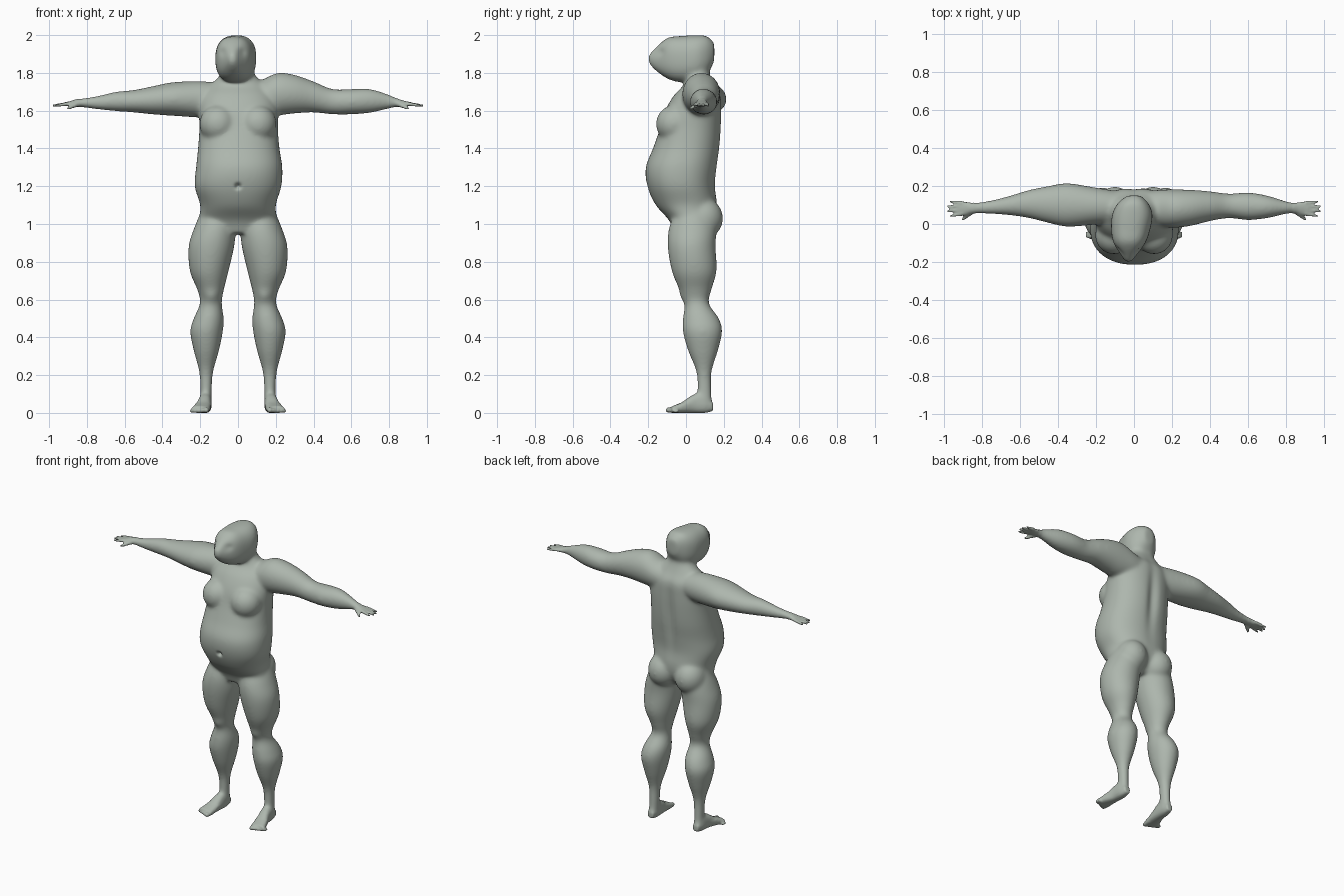
import bpy, bmesh, math
from mathutils import Vector, Matrix

cube = bpy.data.objects.get("Cube")
if cube:
    bpy.data.objects.remove(cube)

bm = bmesh.new()


def spline(a, b, c, d, t):
    return b + (c - a) * t / 2 + (2 * a - 5 * b + 4 * c - d) * t**2 / 2 + (3 * b - a - 3 * c + d) * t**3 / 2


def loft(axis, rows, side=1, power=2.0, steps=5, segs=40):
    """Closed skin along an axis; each row is station, then low/high of the two other axes."""
    rows = [Vector(r) for r in rows]
    ext = [rows[0]] + rows + [rows[-1]]
    path = [spline(*ext[i:i + 4], s / steps) for i in range(len(rows) - 1) for s in range(steps)]
    rings = []
    for t, u0, u1, v0, v1 in path + [rows[-1]]:
        ring = []
        for k in range(segs):
            c, s = math.cos(math.tau * k / segs), math.sin(math.tau * k / segs)
            u = (u0 + u1) / 2 + (u1 - u0) / 2 * math.copysign(abs(c) ** (2 / power), c)
            v = (v0 + v1) / 2 + (v1 - v0) / 2 * math.copysign(abs(s) ** (2 / power), s)
            p = {"x": (t, u, v), "y": (u, t, v), "z": (u, v, t)}[axis]
            ring.append(bm.verts.new((p[0] * side, p[1], p[2])))
        rings.append(ring)
    faces = [bm.faces.new(rings[0]), bm.faces.new(rings[-1])]
    for a, b in zip(rings, rings[1:]):
        faces += [bm.faces.new((a[k], a[k - 1], b[k - 1], b[k])) for k in range(segs)]
    bmesh.ops.recalc_face_normals(bm, faces=faces)


def ball(center, radii):
    m = Matrix.Translation(center) @ Matrix.Diagonal((*radii, 1))
    bmesh.ops.create_uvsphere(bm, u_segments=24, v_segments=16, radius=1, matrix=m)


def digit(a, b, r0, r1):
    """Tapered finger or toe with a round tip."""
    a, b = Vector(a), Vector(b)
    m = Matrix.Translation((a + b) / 2) @ (b - a).to_track_quat("Z", "Y").to_matrix().to_4x4()
    bmesh.ops.create_cone(bm, cap_ends=True, segments=16, radius1=r0, radius2=r1,
                          depth=(b - a).length, matrix=m)
    ball(b, (r1, r1, r1))


# Torso and neck
loft("z", [(.95, -.14, .14, -.06, .1), (1.02, -.2, .2, -.09, .15), (1.1, -.2, .2, -.16, .165),
           (1.2, -.23, .23, -.205, .155), (1.3, -.222, .235, -.213, .165), (1.4, -.212, .22, -.175, .18),
           (1.5, -.205, .212, -.14, .188), (1.6, -.205, .212, -.11, .19), (1.68, -.19, .19, -.065, .185),
           (1.74, -.14, .14, -.01, .15), (1.8, -.09, .085, 0, .125), (1.88, -.08, .08, 0, .12)], power=2.25)

# Head with a pointed muzzle
loft("y", [(-.2, -.045, -.015, 1.855, 1.895), (-.17, -.065, .01, 1.82, 1.925), (-.1, -.108, .06, 1.77, 1.985),
           (-.03, -.12, .085, 1.75, 1.995), (.05, -.115, .098, 1.76, 2), (.11, -.085, .075, 1.79, 1.995),
           (.15, -.035, .035, 1.86, 1.96)], power=2.5)

# Arms: the left shoulder is raised a little
left_arm = [(.06, .03, .17, 1.6, 1.74), (.13, -.01, .18, 1.58, 1.765), (.21, -.02, .182, 1.575, 1.8),
            (.3, -.01, .18, 1.585, 1.79), (.4, .015, .172, 1.59, 1.755), (.5, .03, .16, 1.58, 1.715),
            (.6, .02, .166, 1.58, 1.715), (.7, .03, .15, 1.588, 1.715), (.8, .052, .12, 1.61, 1.685)]
right_arm = [(.06, .03, .17, 1.59, 1.73), (.13, .005, .18, 1.57, 1.75), (.22, -.005, .195, 1.565, 1.757),
             (.35, -.015, .215, 1.573, 1.75), (.45, .005, .2, 1.58, 1.73), (.55, .03, .18, 1.59, 1.71),
             (.65, .045, .15, 1.597, 1.7), (.75, .052, .125, 1.607, 1.677)]
hand = [(.85, .055, .112, 1.62, 1.662), (.89, .045, .12, 1.622, 1.65), (.92, .05, .115, 1.626, 1.644)]

for side, arm in ((1, left_arm), (-1, right_arm)):
    loft("x", arm + hand, side)
    # Fingers and thumb
    for base, tip, reach in ((.053, .042, .965), (.073, .068, .978), (.093, .092, .978), (.11, .117, .965)):
        digit((side * .9, base, 1.636), (side * reach, tip, 1.627), .011, .007)
    digit((side * .85, .065, 1.635), (side * .9, .025, 1.612), .014, .008)

    # Legs
    loft("z", [(1.08, .02, .19, -.05, .14), (.98, .012, .232, -.09, .16), (.88, .02, .262, -.097, .157),
               (.75, .05, .255, -.075, .162), (.65, .075, .215, -.035, .135), (.58, .085, .202, -.008, .122),
               (.5, .075, .235, -.017, .175), (.43, .08, .253, -.017, .192), (.33, .1, .235, .01, .17),
               (.22, .13, .207, .053, .137), (.12, .138, .2, .06, .135), (.03, .14, .2, .06, .14)], side)
    # Feet and toes
    loft("y", [(.143, .15, .19, .01, .06), (.1, .14, .205, 0, .1), (.04, .14, .212, 0, .1),
               (-.02, .145, .232, 0, .058), (-.075, .15, .25, 0, .035)], side, 2.6)
    for k in range(5):
        r = .0145 - .0015 * k
        x = .164 + .02 * k
        digit((side * x, -.04, r), (side * (x + .004), -.094 + .008 * k, r), r, r)

    # Chest and buttocks
    ball((side * .105, -.06, 1.53), (.1, .1, .1))
    ball((side * .1, .09, 1.03), (.1, .107, .11))

mesh = bpy.data.meshes.new("body")
bm.to_mesh(mesh)
bm.free()
body = bpy.data.objects.new("body", mesh)
bpy.context.collection.objects.link(body)

# Fuse all parts into one skin
bpy.ops.object.select_all(action="DESELECT")
body.select_set(True)
bpy.context.view_layer.objects.active = body
remesh = body.modifiers.new("fuse", "REMESH")
remesh.mode = "VOXEL"
remesh.voxel_size = .007
bpy.ops.object.modifier_apply(modifier=remesh.name)

bm = bmesh.new()
bm.from_mesh(body.data)


def press(center, radii, move):
    """Soft dent or bulge around a point."""
    for v in bm.verts:
        d = v.co - Vector(center)
        f = sum((d[i] / radii[i]) ** 2 for i in range(3))
        if f < 6:
            v.co += Vector(move) * math.exp(-f)


# Blend joints, keeping hands and toes crisp
soft = [v for v in bm.verts if abs(v.co.x) < .84 and v.co.z > .05]
for _ in range(22):
    bmesh.ops.smooth_vert(bm, verts=soft, factor=.5, use_axis_x=True, use_axis_y=True, use_axis_z=True)
fine = [v for v in bm.verts if abs(v.co.x) >= .84 or v.co.z <= .05]
for _ in range(2):
    bmesh.ops.smooth_vert(bm, verts=fine, factor=.4, use_axis_x=True, use_axis_y=True, use_axis_z=True)

# Navel, spine hollow, kneecaps and brow sockets
press((0, -.2, 1.2), (.014, .05, .014), (0, .025, 0))
press((0, .18, 1.45), (.035, .06, .2), (0, -.018, 0))
for side in (-1, 1):
    press((side * .14, 0, .62), (.035, .04, .035), (0, -.012, 0))
    press((side * .055 - .03, -.15, 1.91), (.03, .04, .025), (0, .012, 0))
bm.to_mesh(body.data)
bm.free()

skin = bpy.data.materials.new("grey green skin")
skin.use_nodes = True
colour = (.42, .47, .42, 1)
skin.diffuse_color = colour
skin.node_tree.nodes["Principled BSDF"].inputs["Base Color"].default_value = colour
body.data.materials.clear()
body.data.materials.append(skin)
bpy.ops.object.shade_smooth()
